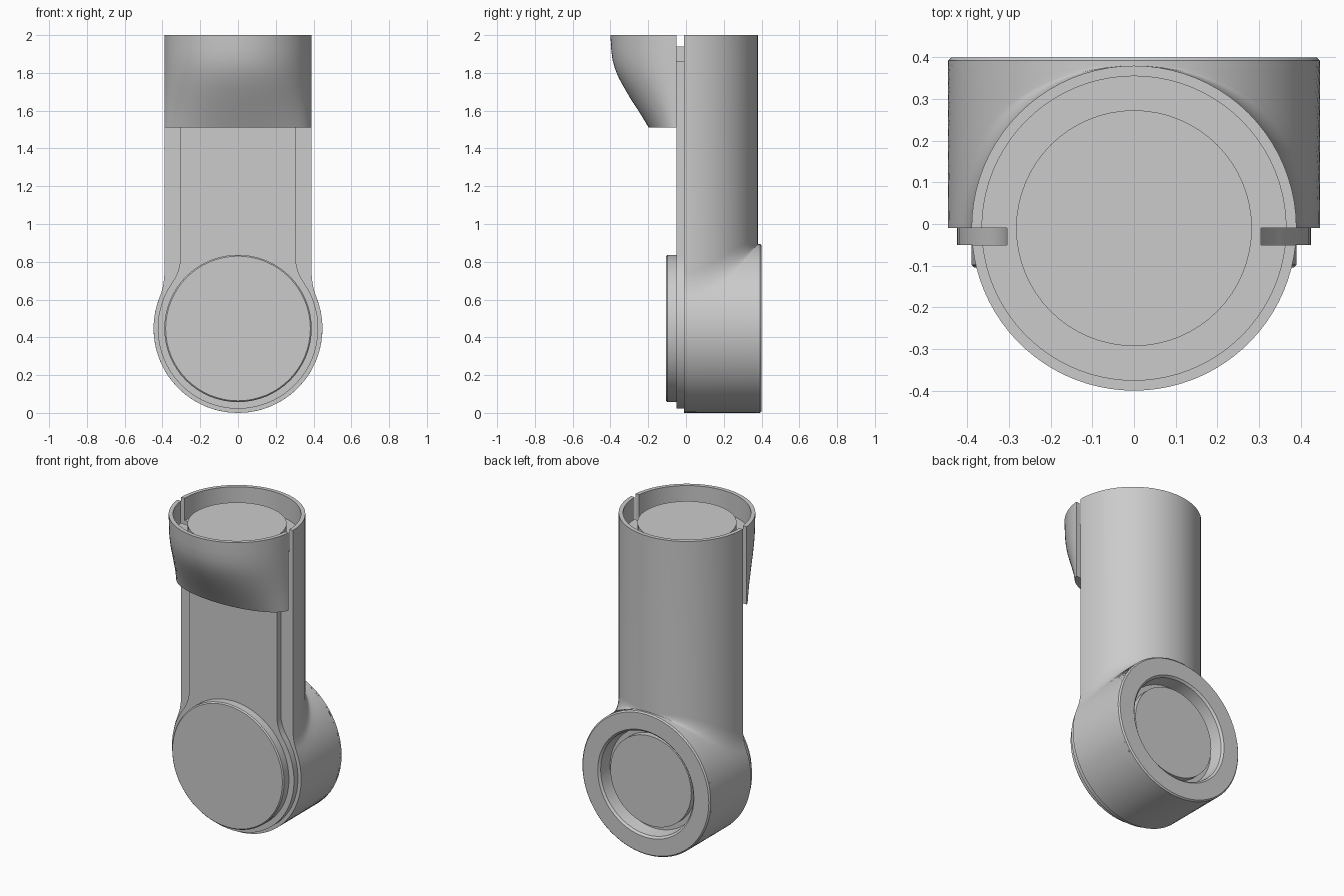
import bpy, bmesh
from math import sin, cos, pi, sqrt, asin, atan2

cube = bpy.data.objects.get("Cube")
if cube:
    bpy.data.objects.remove(cube, do_unlink=True)

grey = bpy.data.materials.new("plain grey")
grey.use_nodes = True
grey.diffuse_color = (0.6, 0.6, 0.6, 1)
grey.node_tree.nodes["Principled BSDF"].inputs["Base Color"].default_value = (0.6, 0.6, 0.6, 1)

ZC, R_HOUSING = 0.447, 0.447          # pivot height and housing radius
R_TUBE, R_BORE, YC = 0.39, 0.365, -0.01
TOP, FLOOR, SLOT = 2.0, 1.86, -0.05


def finish(name, bm):
    bmesh.ops.remove_doubles(bm, verts=bm.verts, dist=1e-4)
    bmesh.ops.recalc_face_normals(bm, faces=bm.faces)
    mesh = bpy.data.meshes.new(name)
    bm.to_mesh(mesh)
    bm.free()
    mesh.materials.append(grey)
    obj = bpy.data.objects.new(name, mesh)
    bpy.context.collection.objects.link(obj)
    bpy.ops.object.select_all(action='DESELECT')
    obj.select_set(True)
    bpy.context.view_layer.objects.active = obj
    bpy.ops.object.shade_smooth_by_angle(angle=0.6)
    return obj


def loft(bm, rows):
    """Skin a grid of points and return its vertices."""
    grid = [[bm.verts.new(p) for p in row] for row in rows]
    for a, b in zip(grid, grid[1:]):
        for i in range(len(a) - 1):
            bm.faces.new((a[i], a[i + 1], b[i + 1], b[i]))
    return grid


def revolve(name, profile, place, steps=64):
    """Turn (radius, height) points about an axis; place maps to 3D."""
    bm = bmesh.new()
    angles = [2 * pi * i / steps for i in range(steps + 1)]
    loft(bm, [[place(r * cos(a), r * sin(a), h) for r, h in profile] for a in angles])
    return finish(name, bm)


def half_outline(w, r, fillet, top):
    """Right half of a stem of half width w blended into a disc of radius r."""
    dz = sqrt((r + fillet) ** 2 - (w + fillet) ** 2)
    a = atan2(dz, w + fillet)
    pts = []
    for i in range(25):
        t = -pi / 2 + (a + pi / 2) * i / 24
        pts.append((r * cos(t), ZC + r * sin(t)))
    for i in range(1, 11):
        t = pi + a * (1 - i / 10)
        pts.append((w + fillet + fillet * cos(t), ZC + dz + fillet * sin(t)))
    return pts + [(w, top)]


def mirrored(pts):
    return [(-p[0], *p[1:]) for p in reversed(pts)] + pts[1:]


# Main body: half tube flowing into the round housing, with a bored top
bm = bmesh.new()
rows = []
for i in range(21):
    t = pi / 2 * i / 20
    c, s = cos(t), sin(t)
    y = YC + R_TUBE * s
    half = [(x, y, z) for x, z in half_outline(R_TUBE * c, R_HOUSING, 0.35 * c * c, TOP)]
    half += [(R_BORE * c, YC + R_BORE * s, z) for z in (TOP, FLOOR)]
    rows.append(mirrored(half))
grid = loft(bm, rows)
bm.faces.new(grid[0])
bm.faces.new([row[-1] for row in grid] + [row[0] for row in reversed(grid[:-1])])
finish("tube_body", bm)

# Rear of the housing with a recessed round socket
revolve("rear_socket",
        [(R_HOUSING, 0.38), (R_HOUSING, 0.392), (0.439, 0.4), (0.335, 0.4), (0.323, 0.388),
         (0.312, 0.31), (0.282, 0.31), (0.282, 0.35), (0, 0.35)],
        lambda u, v, h: (u, h, ZC + v))

# Keyhole shaped plate in the slot between the two halves
bm = bmesh.new()
outline = mirrored(half_outline(0.305, 0.425, 0.235, FLOOR))
sides = loft(bm, [[(x, y, z) for x, z in outline + outline[:1]] for y in (SLOT, YC)])
for row in sides:
    bm.faces.new(row[:-1])
finish("front_plate", bm)

# Round cap on the front of the joint
revolve("front_cap", [(0, -0.105), (0.383, -0.105), (0.39, -0.098), (0.39, SLOT)],
        lambda u, v, h: (u, h, ZC + v))

# Raised disc in the top bore
revolve("top_disc", [(0.283, FLOOR), (0.283, 1.94), (0, 1.94)],
        lambda u, v, h: (u, YC + v, h))

# Front hood: half shell that tapers back towards its lower edge
TAPER = [(1.51, 0.42), (1.58, 0.54), (1.66, 0.69), (1.72, 0.79), (1.77, 0.87),
         (1.82, 0.93), (1.87, 0.97), (1.93, 0.99), (TOP, 1.0)]


def arc_point(radius, k):
    start = asin((YC - SLOT) / radius)
    t = start + (pi - 2 * start) * k
    return radius * cos(t), YC - radius * sin(t) - SLOT


bm = bmesh.new()
rows = []
for i in range(41):
    x, d = arc_point(R_TUBE, i / 40)
    bx, bd = arc_point(R_BORE, i / 40)
    rows.append([(x, SLOT + d * k, z) for z, k in TAPER]
                + [(bx, SLOT + bd, z) for z in (TOP, FLOOR)])
grid = loft(bm, rows)
bm.faces.new([row[0] for row in grid])
bm.faces.new([row[-1] for row in grid])
bm.faces.new(grid[0] + grid[-1][::-1])
finish("front_hood", bm)
